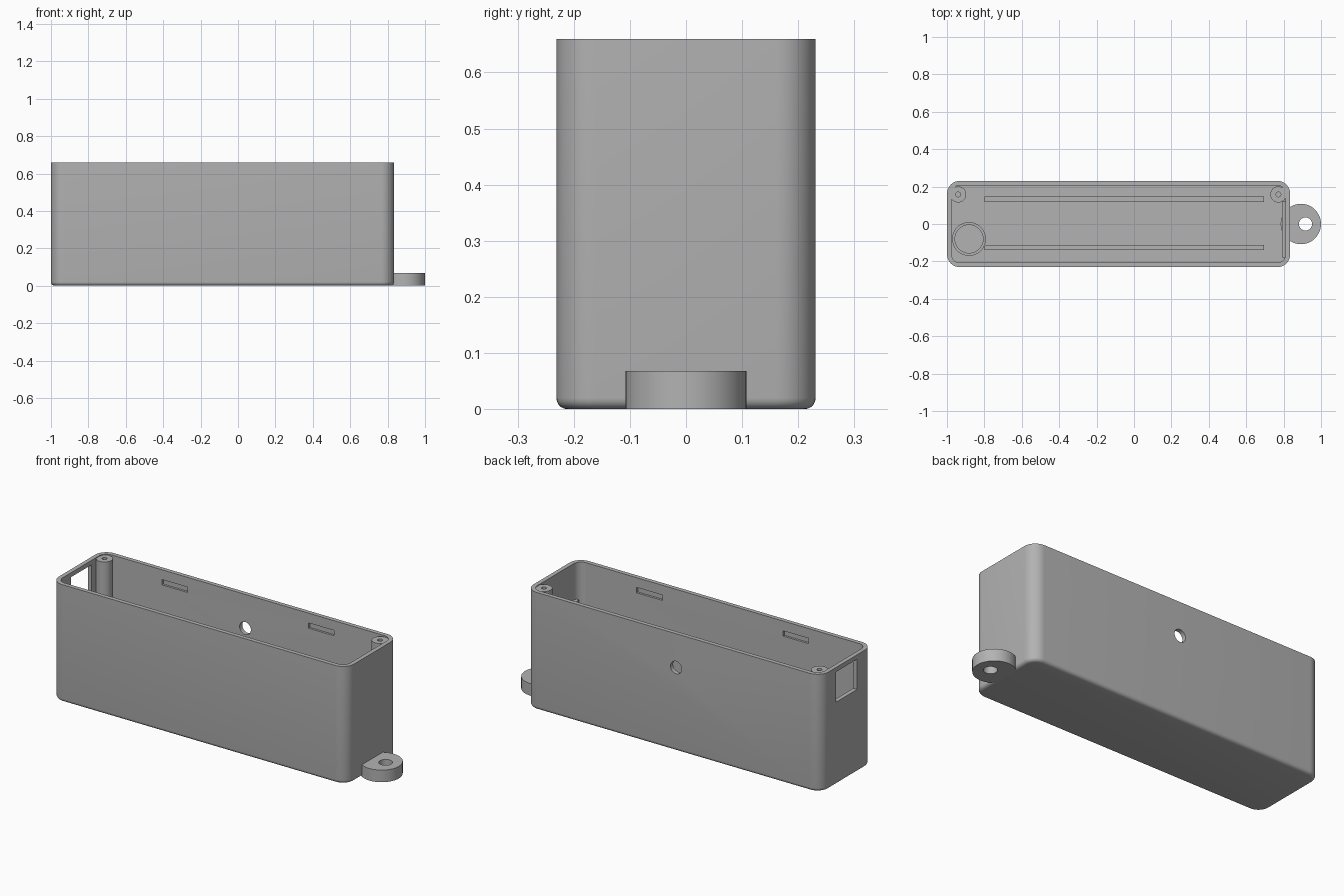
import bpy, bmesh, math
from mathutils import Matrix

if "Cube" in bpy.data.objects:
    bpy.data.objects.remove(bpy.data.objects["Cube"])

grey = bpy.data.materials.new("plain grey")
grey.use_nodes = True
colour = (0.45, 0.45, 0.45, 1)
grey.diffuse_color = colour
grey.node_tree.nodes["Principled BSDF"].inputs["Base Color"].default_value = colour

LEFT, RIGHT, HALF_Y, TOP = -1.0, 0.835, 0.231, 0.66
WALL, FLOOR = 0.024, 0.03
MID = (LEFT + RIGHT) / 2


def finish(name, bm):
    mesh = bpy.data.meshes.new(name)
    bm.to_mesh(mesh)
    bm.free()
    obj = bpy.data.objects.new(name, mesh)
    bpy.context.collection.objects.link(obj)
    mesh.materials.append(grey)
    return obj


def box(name, x, y, z, corner=0, foot=0):
    """Box from (low, high) ranges, with rounded upright corners and bottom rim."""
    bm = bmesh.new()
    bmesh.ops.create_cube(bm, size=1)
    for v in bm.verts:
        for i, (low, high) in enumerate((x, y, z)):
            v.co[i] = high if v.co[i] > 0 else low
    if corner:
        upright = [e for e in bm.edges if abs(e.verts[0].co.z - e.verts[1].co.z) > 0.01]
        bmesh.ops.bevel(bm, geom=upright, offset=corner, segments=10, profile=0.5, affect='EDGES')
    if foot:
        rim = [e for e in bm.edges if all(abs(v.co.z - z[0]) < 1e-5 for v in e.verts)]
        bmesh.ops.bevel(bm, geom=rim, offset=foot, segments=5, profile=0.5, affect='EDGES')
    return finish(name, bm)


def cylinder(name, x, y, z, radius, along_y=False):
    """Upright cylinder over a z range, or one along y over a y range."""
    span = y if along_y else z
    bm = bmesh.new()
    bmesh.ops.create_cone(bm, cap_ends=True, segments=48, radius1=radius, radius2=radius,
                          depth=span[1] - span[0])
    centre = sum(span) / 2
    if along_y:
        bm.transform(Matrix.Translation((x, centre, z)) @ Matrix.Rotation(math.pi / 2, 4, 'X'))
    else:
        bm.transform(Matrix.Translation((x, y, centre)))
    return finish(name, bm)


def cut(target, *cutters):
    for cutter in cutters:
        cutter.hide_render = True
        mod = target.modifiers.new("cut", 'BOOLEAN')
        mod.operation, mod.solver, mod.object = 'DIFFERENCE', 'EXACT', cutter
    graph = bpy.context.evaluated_depsgraph_get()
    mesh = bpy.data.meshes.new_from_object(target.evaluated_get(graph))
    target.modifiers.clear()
    target.data = mesh
    for cutter in cutters:
        bpy.data.objects.remove(cutter)


# Hollow case with open top
case = box("case", (LEFT, RIGHT), (-HALF_Y, HALF_Y), (0, TOP), 0.07, 0.02)
cavity = box("cavity", (LEFT + WALL, RIGHT - WALL), (WALL - HALF_Y, HALF_Y - WALL),
             (FLOOR, TOP + 0.1), 0.046)
cut(case, cavity)

# End window, back wall hole and shallow snap slots on both long walls
cutters = [box("window", (LEFT - 0.1, LEFT + 0.06), (-0.09, 0.095), (0.465, 0.635)),
           cylinder("hole", -0.1, (0.15, 0.3), 0.47, 0.035, along_y=True)]
inner = HALF_Y - WALL
for offset in (-0.455, 0.455):
    for side in (-1, 1):
        y = sorted((side * (inner - 0.02), side * (inner + 0.012)))
        x = MID + offset
        cutters.append(box("slot", (x - 0.08, x + 0.08), y, (0.575, 0.605)))
cut(case, *cutters)

# Mounting tab with hole, reaching slightly through the end wall
tab = cylinder("mounting_tab", 0.892, 0, (0, 0.068), 0.108)
cut(tab, cylinder("tab_hole", 0.917, 0, (-0.1, 0.2), 0.035))

# Screw posts in the back corners
parts = [case, tab]
for name, x in (("right_screw_post", -0.94), ("left_screw_post", 0.772)):
    post = cylinder(name, x, 0.158, (FLOOR - 0.01, TOP - 0.004), 0.043)
    cut(post, cylinder("screw_hole", x, 0.158, (TOP - 0.2, TOP + 0.1), 0.013))
    parts.append(post)

# Floor ribs, round holder and end wall pad
for name, y in (("back_rib", 0.132), ("front_rib", -0.126)):
    parts.append(box(name, (-0.8, 0.695), (y - 0.014, y + 0.014), (FLOOR - 0.01, 0.08)))
holder = cylinder("round_holder", -0.882, -0.08, (FLOOR - 0.01, 0.08), 0.09)
cut(holder, cylinder("holder_bore", -0.882, -0.08, (FLOOR, 0.2), 0.075))
pad = box("end_wall_pad", (0.79, RIGHT - WALL + 0.01), (-0.18, 0.12), (FLOOR - 0.01, 0.455))
parts += [holder, pad]

# Smooth the round surfaces and keep the edges crisp
bpy.ops.object.select_all(action='DESELECT')
for part in parts:
    part.select_set(True)
bpy.context.view_layer.objects.active = case
bpy.ops.object.shade_smooth_by_angle(angle=math.radians(30))
